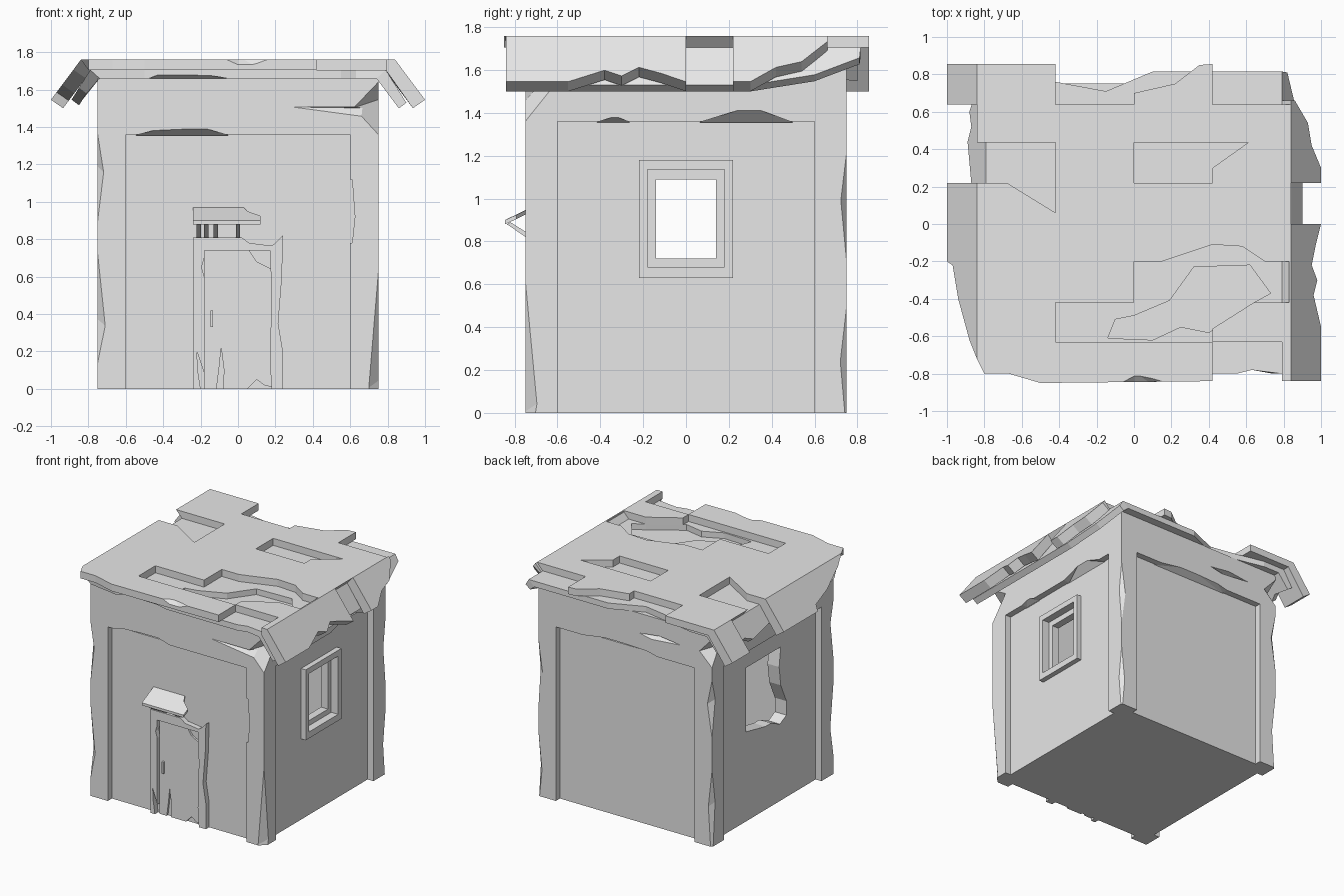
import bpy, bmesh, math

if "Cube" in bpy.data.objects:
    bpy.data.objects.remove(bpy.data.objects["Cube"])

stone = bpy.data.materials.new("plain_grey")
stone.diffuse_color = (0.8, 0.8, 0.8, 1)
stone.use_nodes = True
stone.node_tree.nodes["Principled BSDF"].inputs["Base Color"].default_value = stone.diffuse_color


def finish(name, bm):
    bmesh.ops.recalc_face_normals(bm, faces=bm.faces[:])
    me = bpy.data.meshes.new(name)
    bm.to_mesh(me)
    bm.free()
    me.materials.append(stone)
    ob = bpy.data.objects.new(name, me)
    bpy.context.scene.collection.objects.link(ob)
    return ob


def loft(name, a, b):
    """Solid between two matching outlines."""
    bm = bmesh.new()
    va = [bm.verts.new(p) for p in a]
    vb = [bm.verts.new(p) for p in b]
    bm.faces.new(va)
    bm.faces.new(vb[::-1])
    for i in range(len(a)):
        j = (i + 1) % len(a)
        bm.faces.new((va[i], vb[i], vb[j], va[j]))
    return finish(name, bm)


def hull(name, pts):
    bm = bmesh.new()
    for p in pts:
        bm.verts.new(p)
    res = bmesh.ops.convex_hull(bm, input=bm.verts[:])
    junk = [g for g in res["geom_interior"] if isinstance(g, bmesh.types.BMVert)]
    bmesh.ops.delete(bm, geom=junk, context='VERTS')
    return finish(name, bm)


def side(k, u, d, z):
    """Point on wall k (0 front, 1 right, 2 back, 3 left): across, outward, up."""
    x, y = u, -d
    for _ in range(k):
        x, y = -y, x
    return (x, y, z)


def panel(name, k, pts, d0, d1):
    return loft(name, [side(k, u, d0, z) for u, z in pts], [side(k, u, d1, z) for u, z in pts])


def rect(u0, u1, z0, z1):
    return [(u0, z0), (u1, z0), (u1, z1), (u0, z1)]


def cut(ob, cutter):
    m = ob.modifiers.new("cut", 'BOOLEAN')
    m.operation = 'DIFFERENCE'
    m.solver = 'EXACT'
    m.object = cutter
    bpy.context.view_layer.objects.active = ob
    bpy.ops.object.modifier_apply(modifier=m.name)
    bpy.data.objects.remove(cutter)


def corner_chip(ob, sx, sy, z0, zm, z1, dx, dy, c=0.75):
    cx, cy = sx * c, sy * c
    cut(ob, hull("chip", [(cx, cy, z0), (cx, cy, z1),
                          (cx - sx * dx, cy + sy * .01, zm), (cx + sx * .01, cy - sy * dy, zm + .05),
                          (cx + sx * .06, cy + sy * .06, z0), (cx + sx * .06, cy + sy * .06, z1)]))


def face_chip(ob, k, pts, inner):
    cut(ob, hull("chip", [side(k, u, .77, z) for u, z in pts]
                 + [side(k, u, .69, z) for u, z in inner]))


# Hollow wall block with a recessed panel on each side
walls = panel("walls", 0, rect(-.75, .75, 0, 1.66), -.75, .75)
cut(walls, panel("room", 0, rect(-.6, .6, .06, 1.6), -.6, .6))
for k in range(4):
    cut(walls, panel("recess", k, rect(-.6, .6, -.1, 1.36), .70, .85))

# Window opening on the right, broken hole on the left
cut(walls, panel("opening", 1, rect(-.18, .18, .68, 1.135), .5, .8))
broken = [(-.26, 1.2), (.17, 1.2), (.15, 1.05), (.17, .9), (.24, .75), (.24, .64),
          (.16, .6), (.05, .65), (-.02, .65), (-.26, .7)]
cut(walls, panel("hole", 3, broken, .5, .8))

# Chipped pillar corners
for args in [(-1, -1, .14, .33, .72, .05, .05), (1, -1, -.3, .0, .62, .06, .065),
             (1, 1, .7, .95, 1.22, .05, .035), (1, -1, 1.36, 1.5, 1.64, .14, .16),
             (-1, 1, .85, 1.1, 1.3, .05, .05), (-1, 1, -.2, .3, .6, .04, .05),
             (-1, -1, .9, 1.15, 1.36, .04, .05), (1, 1, -.1, .2, .5, .04, .04),
             (-1, 1, 1.4, 1.5, 1.62, .12, .1)]:
    corner_chip(walls, *args)

# Chipped lintels and cracks above the panels
for k, pts in [(0, [(-.55, 1.355), (-.42, 1.39), (-.2, 1.4), (-.05, 1.355)]),
               (1, [(-.42, 1.355), (-.33, 1.385), (-.26, 1.355)]),
               (1, [(.06, 1.355), (.3, 1.43), (.5, 1.355)]),
               (2, [(-.4, 1.355), (-.1, 1.4), (.15, 1.39), (.3, 1.355)])]:
    face_chip(walls, k, pts, [pts[0], pts[-1]])
for k, pts in [(0, [(.1, 1.51), (.77, 1.51), (.77, 1.42)]),
               (2, [(.55, 1.5), (.3, 1.53), (.05, 1.5), (.2, 1.47)])]:
    cut(walls, hull("crack", [side(k, u, .77, z) for u, z in pts]
                    + [side(k, pts[1][0], .70, pts[1][1] - .01)]))
cut(walls, panel("edge_chip", 0, [(.59, .78), (.61, .78), (.625, .92), (.61, 1.12), (.59, 1.12)], .70, .8))

# Window frames
for name, o, i, d0, d1 in [
        ("outer_window_frame", rect(-.22, .22, .63, 1.18), rect(-.18, .18, .68, 1.135), .69, .74),
        ("inner_window_frame", rect(-.18, .18, .68, 1.135), rect(-.14, .14, .72, 1.09), .62, .68)]:
    frame = panel(name, 1, o, d0, d1)
    cut(frame, panel("frame_hole", 1, i, d0 - .1, d1 + .1))

# Door, broken frame and handle
panel("door", 0, [(-.18, 0), (-.115, 0), (-.1, .12), (-.09, .22), (-.075, .1), (-.08, 0), (.05, 0),
                  (.1, .05), (.14, .02), (.18, .01), (.18, .64), (.1, .68), (.06, .74), (-.18, .74)], .68, .715)
panel("door_post_left", 0, [(-.24, 0), (-.20, 0), (-.215, .1), (-.22, .2), (-.18, .08), (-.18, .6), (-.195, .65),
                            (-.18, .7), (-.18, .81), (-.24, .81)], .69, .74)
panel("door_post_right", 0, [(.18, 0), (.24, 0), (.24, .2), (.215, .35), (.235, .6), (.24, .82),
                             (.2, .78), (.17, .76), (.18, .5), (.17, .15)], .69, .74)
panel("door_lintel", 0, [(-.18, .74), (.18, .74), (.18, .765), (.06, .78), (.02, .81), (-.18, .81)], .69, .74)
panel("door_handle", 0, rect(-.147, -.133, .33, .42), .71, .735)

# Small canopy over the door, with slanted struts
top = [(-.24, .70, .97), (.03, .70, .97), (.05, .74, .95), (.12, .79, .925), (.12, .845, .9), (-.24, .845, .9)]
loft("canopy", [side(0, *p) for p in top], [side(0, u, d, z - .02) for u, d, z in top])
for u in (-.21, -.17, -.12, .0):
    prof = [(.70, .80), (.74, .815), (.835, .88), (.82, .89), (.74, .84), (.70, .83)]
    loft("canopy_strut", [side(0, u - .012, d, z) for d, z in prof],
         [side(0, u + .012, d, z) for d, z in prof])


def roof_plate(name, pts, crease, z, slope, drop, end):
    """Roof sheet from a plan outline; it folds down outside the crease."""
    a, b = [], []
    for x, y in pts:
        s = math.copysign(1, x)
        over = abs(x) - crease
        zt = z - max(0, over) * slope
        if over < -.001:
            off = (0, drop)
        elif over < .001:
            off = (.05, drop)
        else:
            off = end
        a.append((x, y, zt))
        b.append((x - s * off[0], y, zt - off[1]))
    return loft(name, a, b)


def plan_cut(ob, pts, z0, z1):
    cut(ob, loft("gap", [(x, y, z0) for x, y in pts], [(x, y, z1) for x, y in pts]))


# Lower roof sheet
LOW = (.79, 1.705, 1.59, .045, (.04, .03))
low = roof_plate("lower_roof", [(-.79, -.76), (-.5, -.80), (.42, -.80), (.55, -.80), (.63, -.78), (.79, -.80),
                                (.79, .815), (.1, .815), (-.15, .71), (-.42, .76), (-.6, .80), (-.79, .80)], *LOW)
plan_cut(low, [(-.14, -.61), (-.1, -.51), (0, -.49), (.19, -.41), (.32, -.23), (.62, -.22), (.73, -.37),
               (.64, -.42), (.4, -.58), (.25, -.55), (.1, -.62)], 1.6, 1.8)
cut(low, hull("chip", [(-.5, -.82, 1.65), (0, -.82, 1.65), (-.4, -.82, 1.69), (-.2, -.82, 1.685),
                       (-.5, -.75, 1.65), (0, -.75, 1.65)]))
roof_plate("lower_eave_right", [(.79, -.80), (.9, -.80), (.9, .3), (.87, .6), (.82, .81), (.79, .815)], *LOW)
roof_plate("lower_eave_left", [(-.79, -.76), (-.85, -.62), (-.89, -.3), (-.87, .22), (-.89, .44), (-.87, .52),
                               (-.88, .6), (-.86, .66), (-.87, .80), (-.79, .80)], *LOW)

# Upper roof sheet with stepped gaps
TOP = (.84, 1.76, 1.34, .055, (.065, .045))
upper = roof_plate("upper_roof", [
    (-.84, -.72), (-.8, -.8), (-.67, -.8), (-.5, -.85), (.42, -.84), (.42, -.63), (.79, -.63), (.79, -.84),
    (.84, -.84), (.84, .64), (.42, .64), (.42, .855), (.35, .85), (.22, .75), (0, .70), (0, .64), (-.42, .64),
    (-.42, .855), (-.84, .855), (-.84, .435), (-.42, .435), (-.42, .06), (-.68, .22), (-.84, .22)], *TOP)
plan_cut(upper, [(0, .22), (.42, .22), (.42, .3), (.61, .435), (0, .435)], 1.6, 1.9)
plan_cut(upper, [(-.42, -.63), (.419, -.63), (.419, -.56), (.64, -.42), (.83, -.42), (.83, -.2), (.7, -.2),
                 (.58, -.12), (.42, -.11), (.15, -.2), (0, -.2), (0, -.42), (-.42, -.42)], 1.6, 1.9)
for x0, x1, x2 in [(-.13, 0, .27)]:
    cut(upper, hull("chip", [(x0, -.86, 1.78), (x2, -.86, 1.78), (x1, -.79, 1.78), (x1 + .1, -.81, 1.78),
                             (x1, -.86, 1.72), (x1 + .1, -.86, 1.72)]))
roof_plate("upper_eave_right_front", [(.84, -.84), (1, -.84), (1, -.55), (.96, -.38), (.98, -.3), (.95, -.22),
                                      (.97, -.12), (1, 0), (.84, 0)], *TOP)
roof_plate("upper_eave_right_back", [(.84, .22), (1, .22), (1, .3), (.95, .42), (.93, .54), (.86, .66),
                                     (.84, .66)], *TOP)
roof_plate("upper_eave_left_front", [(-.84, -.72), (-.88, -.62), (-.94, -.4), (-.97, -.22), (-1, -.2),
                                     (-1, .22), (-.84, .22)], *TOP)
roof_plate("upper_eave_left_back", [(-.84, .64), (-1, .64), (-1, .855), (-.84, .855)], *TOP)
